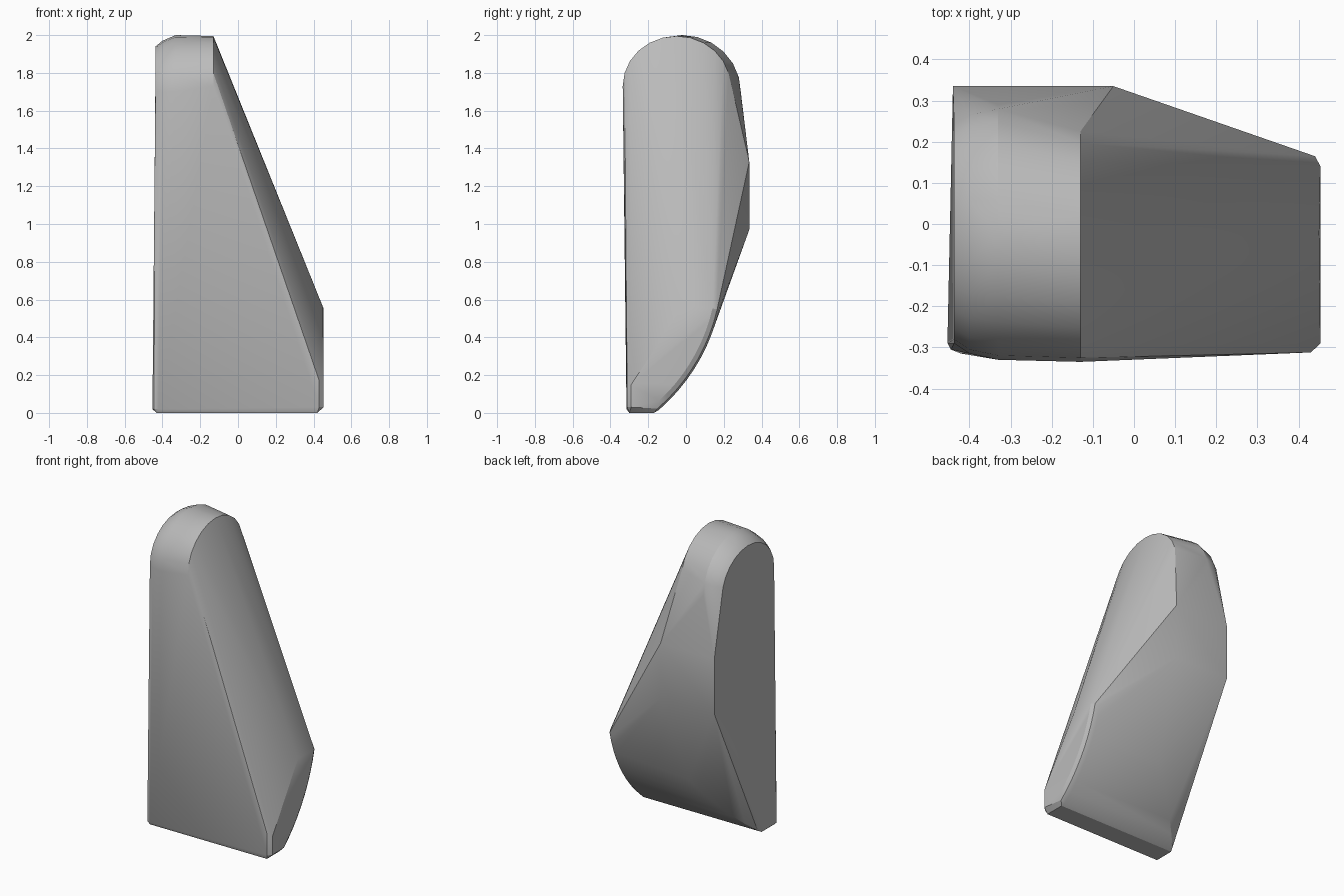
import bpy
import bmesh
from math import cos, sin, radians

# Remove the default cube only
cube = bpy.data.objects.get("Cube")
if cube:
    bpy.data.objects.remove(cube, do_unlink=True)


def lerp(start, end, factor):
    return start + (end - start) * factor


def arc(x_start, x_end, centre, radii, first, last, steps):
    """Points of an elliptical arc in the side plane, x drifting along it."""
    points = []
    for step in range(steps + 1):
        factor = step / steps
        angle = radians(lerp(first, last, factor))
        points.append((lerp(x_start, x_end, factor),
                       centre[0] + radii[0] * cos(angle),
                       centre[1] + radii[1] * sin(angle)))
    return points


def make_material(name, colour):
    material = bpy.data.materials.new(name)
    material.use_nodes = True
    material.diffuse_color = colour
    shader = material.node_tree.nodes["Principled BSDF"]
    shader.inputs["Base Color"].default_value = colour
    return material


def make_hull(name, points, material):
    """Convex solid around the given outline points, smooth with sharp edges."""
    bm = bmesh.new()
    for point in points:
        bm.verts.new(point)
    hull = bmesh.ops.convex_hull(bm, input=bm.verts[:])
    loose = {item for item in hull["geom_interior"] + hull["geom_unused"]
             if isinstance(item, bmesh.types.BMVert)}
    bmesh.ops.delete(bm, geom=list(loose), context="VERTS")
    bmesh.ops.dissolve_limit(bm, angle_limit=radians(1),
                             verts=bm.verts[:], edges=bm.edges[:])
    bmesh.ops.recalc_face_normals(bm, faces=bm.faces[:])
    mesh = bpy.data.meshes.new(name)
    bm.to_mesh(mesh)
    bm.free()
    mesh.materials.append(material)
    body = bpy.data.objects.new(name, mesh)
    bpy.context.collection.objects.link(body)
    bpy.ops.object.select_all(action="DESELECT")
    body.select_set(True)
    bpy.context.view_layer.objects.active = body
    bpy.ops.object.shade_smooth_by_angle(angle=radians(24))
    return body


# Rounded crown: outer rim, full dome section, sloping-side section
crown = arc(-0.437, -0.437, (-0.02, 1.7), (0.27, 0.24), 0, 180, 12)
crown += arc(-0.40, -0.40, (-0.02, 1.7), (0.295, 0.27), 0, 180, 12)
crown += arc(-0.33, -0.33, (-0.02, 1.7), (0.31, 0.30), 0, 180, 12)
crown += arc(-0.13, -0.13, (-0.05, 1.73), (0.285, 0.265), 0, 180, 12)

# Flat ridge across the back
ridge = [(x, 0.335, z) for x in (-0.44, -0.05) for z in (0.97, 1.33)]

# Curved underside at the back, with a softened outer end
keel_centre = (-0.8, 0.77)
keel = arc(-0.42, -0.1, keel_centre, (1.0, 1.0), -49, -24, 6)
keel += arc(0.41, 0.41, keel_centre, (1.0, 1.0), -49, -13, 9)
keel += arc(0.44, 0.44, keel_centre, (0.99, 0.99), -49, -13, 9)
keel += arc(0.453, 0.453, keel_centre, (0.965, 0.965), -47, -13, 9)

# Outer end face, where the sloping side stops
end_face = [(0.45, -0.02, 0.56), (0.43, -0.312, 0.17),
            (0.453, -0.29, 0.15), (0.453, -0.29, 0.03),
            (0.43, -0.312, 0.03)]

# Foot and softened upright front edge
foot = [(x, y, 0) for x in (-0.43, 0.42) for y in (-0.30, -0.17)]
foot += [(-0.453, -0.29, 0.02), (-0.453, -0.27, 0.02),
         (-0.445, -0.305, 0.02), (-0.42, -0.315, 0.02)]

grey = make_material("plain grey", (0.5, 0.5, 0.5, 1))
make_hull("wedge_body", crown + ridge + keel + end_face + foot, grey)
